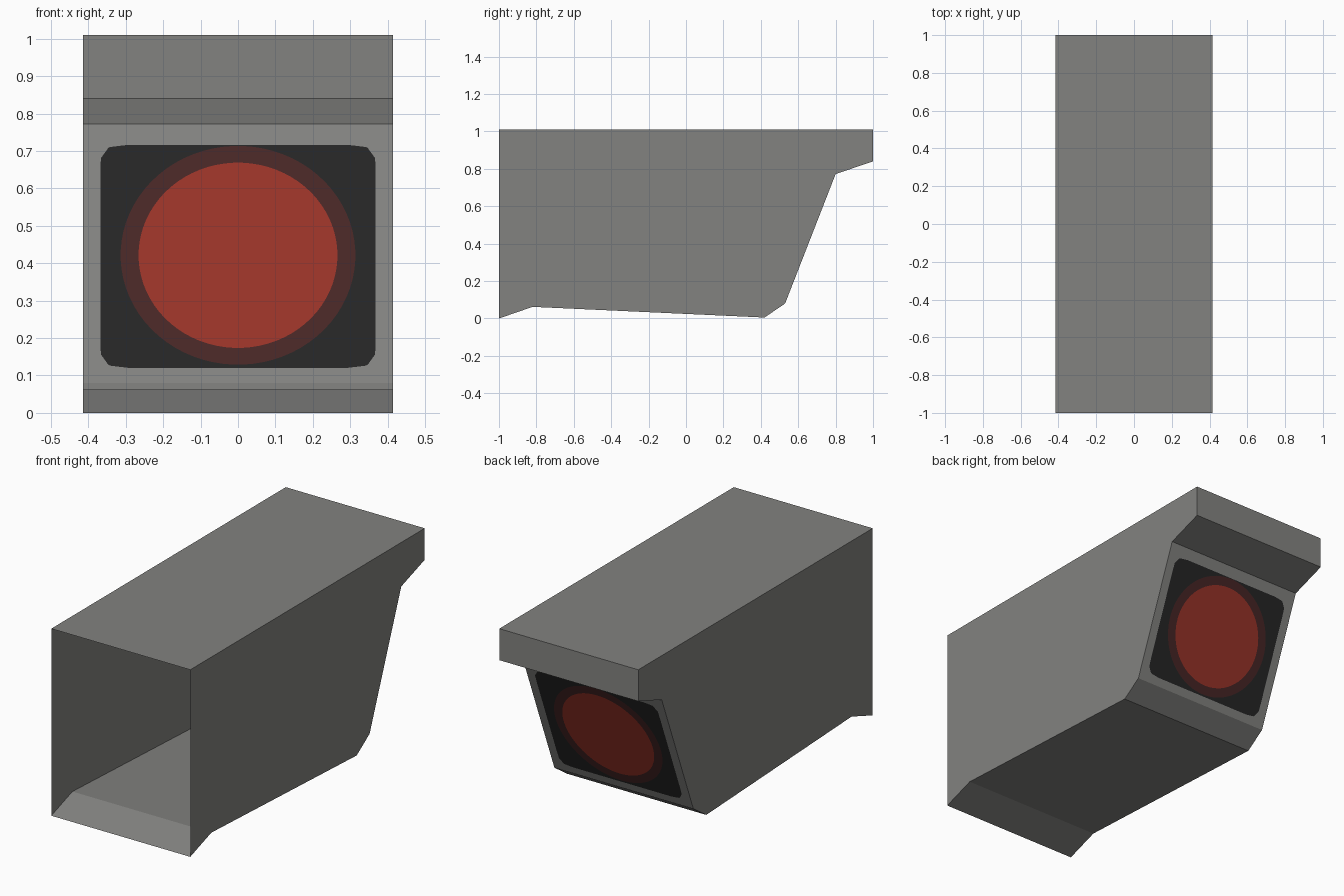
import bpy, bmesh, math
from mathutils import Vector

if "Cube" in bpy.data.objects:
    bpy.data.objects.remove(bpy.data.objects["Cube"])

W = 0.415  # half width


def material(name, rgb):
    m = bpy.data.materials.new(name)
    m.diffuse_color = (*rgb, 1)
    m.use_nodes = True
    m.node_tree.nodes["Principled BSDF"].inputs["Base Color"].default_value = m.diffuse_color
    return m


GREY = material("grey metal", (0.224, 0.224, 0.215))
BLACK = material("black panel", (0.018, 0.018, 0.018))
DARK_RED = material("dark red rim", (0.062, 0.019, 0.018))
RED = material("red lens", (0.31, 0.032, 0.021))


def finish(bm, name, mats):
    me = bpy.data.meshes.new(name)
    bm.to_mesh(me)
    bm.free()
    for m in mats:
        me.materials.append(m)
    ob = bpy.data.objects.new(name, me)
    bpy.context.collection.objects.link(ob)
    return ob


# Housing: side profile (y, z) extruded across x, open at the front
profile = [(-1, 0), (-0.82, 0.062), (0.42, 0.005), (0.53, 0.08),
           (0.80, 0.772), (1, 0.84), (1, 1.01), (-1, 1.01)]
LENS_EDGE, OPEN_EDGE = 3, 7
bm = bmesh.new()
left = [bm.verts.new((-W, y, z)) for y, z in profile]
right = [bm.verts.new((W, y, z)) for y, z in profile]
bm.faces.new(right)
bm.faces.new(left[::-1])
n = len(profile)
for i in range(n):
    if i not in (LENS_EDGE, OPEN_EDGE):
        j = (i + 1) % n
        bm.faces.new((left[i], left[j], right[j], right[i]))
finish(bm, "housing", [GREY])

# Lens wall: concentric loops on the slanted rear face
low, high = (Vector((0, *profile[k])) for k in (3, 4))
centre, slope = (low + high) / 2, (high - low).normalized()
HV = (high - low).length / 2
corner = math.atan2(HV, W)
angles = sorted([math.tau * (i + 0.5) / 72 for i in range(72)] +
                [corner, math.pi - corner, math.pi + corner, math.tau - corner])


def box_radius(a, hx, hy, r):
    """Distance from the centre to a rounded rectangle along angle a."""
    lo, hi = 0.0, 1.0
    for _ in range(40):
        t = (lo + hi) / 2
        qx = abs(t * math.cos(a)) - hx + r
        qy = abs(t * math.sin(a)) - hy + r
        d = math.hypot(max(qx, 0), max(qy, 0)) + min(max(qx, qy), 0) - r
        lo, hi = (t, hi) if d < 0 else (lo, t)
    return lo


bm = bmesh.new()


def loop(radius, shift=0.0):
    return [bm.verts.new(centre + Vector((radius(a) * math.cos(a), 0, 0))
                         + slope * (radius(a) * math.sin(a) + shift)) for a in angles]


loops = [loop(lambda a: box_radius(a, W, HV, 0)),
         loop(lambda a: box_radius(a, 0.368, 0.32, 0.05), -0.008),
         loop(lambda a: 0.314, -0.005),
         loop(lambda a: 0.266, -0.005)]
count = len(angles)
for k in range(3):
    a, b = loops[k], loops[k + 1]
    for i in range(count):
        j = (i + 1) % count
        bm.faces.new((a[i], b[i], b[j], a[j])).material_index = k
bm.faces.new(loops[3][::-1]).material_index = 3
finish(bm, "lens_wall", [GREY, BLACK, DARK_RED, RED])
